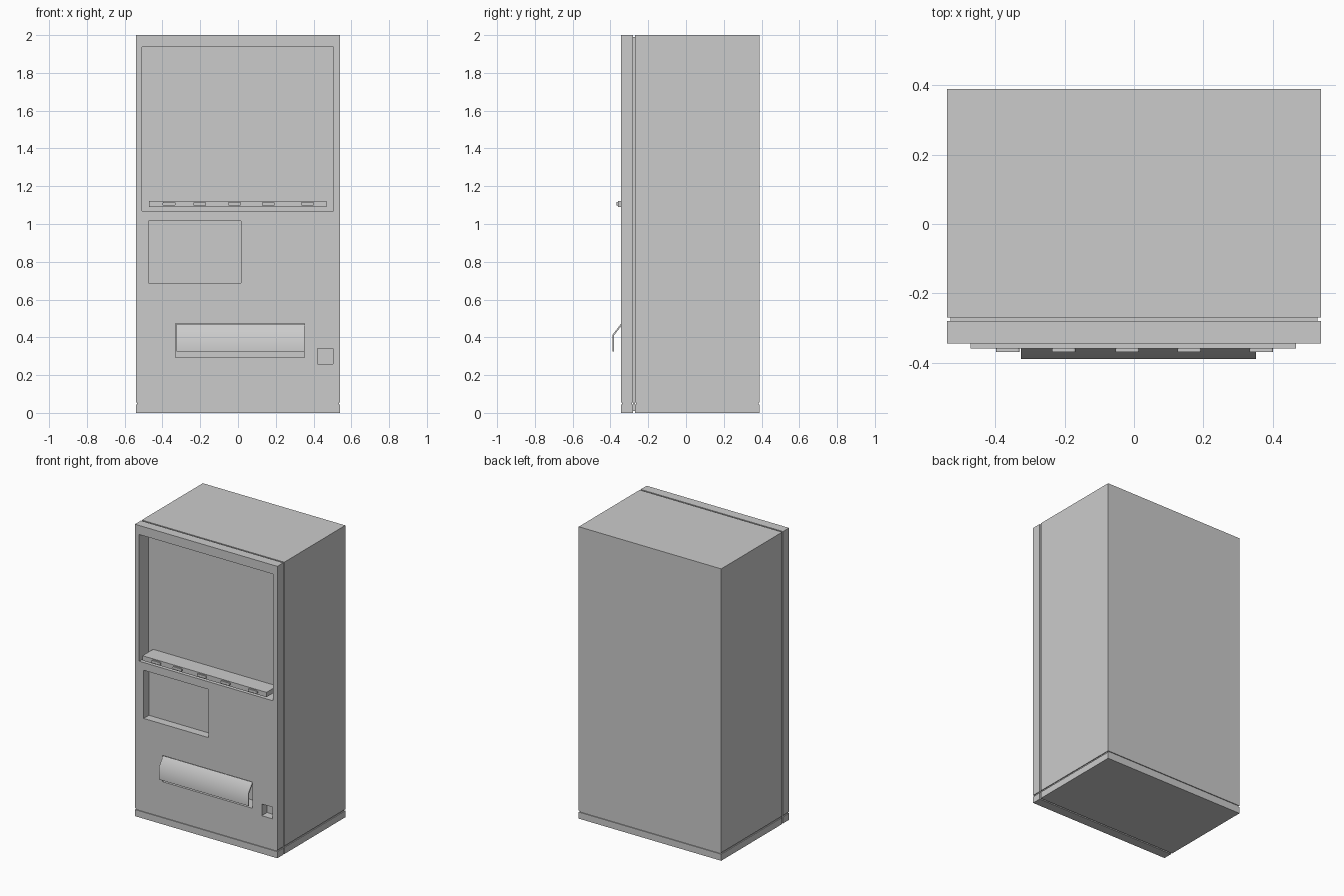
import bpy, bmesh, math

if "Cube" in bpy.data.objects:
    bpy.data.objects.remove(bpy.data.objects["Cube"])

grey = bpy.data.materials.new("light_grey")
grey.diffuse_color = (0.6, 0.6, 0.6, 1)
grey.use_nodes = True
grey.node_tree.nodes["Principled BSDF"].inputs["Base Color"].default_value = grey.diffuse_color


def finish(name, bm):
    bmesh.ops.recalc_face_normals(bm, faces=bm.faces[:])
    me = bpy.data.meshes.new(name)
    bm.to_mesh(me)
    bm.free()
    me.materials.append(grey)
    ob = bpy.data.objects.new(name, me)
    bpy.context.collection.objects.link(ob)
    return ob


def stack(name, x, y0, y1, rings):
    """Rectangular loft; rings are (height, inset) pairs."""
    bm = bmesh.new()
    loops = []
    for z, i in rings:
        loops.append([bm.verts.new(p) for p in (
            (-x + i, y0 + i, z), (x - i, y0 + i, z), (x - i, y1 - i, z), (-x + i, y1 - i, z))])
    for a, b in zip(loops, loops[1:]):
        for k in range(4):
            n = (k + 1) % 4
            bm.faces.new((a[k], a[n], b[n], b[k]))
    bm.faces.new(loops[0])
    bm.faces.new(loops[-1])
    return finish(name, bm)


def box(name, x0, x1, y0, y1, z0, z1, bevel=0):
    bm = bmesh.new()
    bmesh.ops.create_cube(bm, size=1)
    for v in bm.verts:
        v.co = ((x0, x1)[v.co.x > 0], (y0, y1)[v.co.y > 0], (z0, z1)[v.co.z > 0])
    if bevel:
        ends = [e for e in bm.edges if abs(e.verts[0].co.y - e.verts[1].co.y) > 1e-4]
        bmesh.ops.bevel(bm, geom=ends, offset=bevel, segments=3, profile=0.5, affect='EDGES')
    return finish(name, bm)


# Cabinet and door, each with a thin groove above the plinth
rings = [(0, 0), (0.045, 0), (0.045, 0.006), (0.055, 0.006), (0.055, 0), (2, 0)]
cabinet = stack("cabinet", 0.54, -0.27, 0.39, rings)
door = stack("door", 0.54, -0.345, -0.28, rings)
seal = box("door_seal", -0.53, 0.53, -0.28, -0.27, 0.01, 1.99)

# Recesses: x0, x1, z0, z1, depth plane
recesses = {
    "display_window": (-0.507, 0.505, 1.07, 1.938, -0.245),
    "payment_panel": (-0.473, 0.017, 0.687, 1.017, -0.288),
    "pickup_slot": (-0.33, 0.352, 0.292, 0.472, -0.245),
    "coin_return": (0.422, 0.502, 0.26, 0.34, -0.288),
}
cutters = []
for name, (x0, x1, z0, z1, depth) in recesses.items():
    c = box(name + "_cutter", x0, x1, -0.5, depth, z0, z1)
    c.hide_render = True
    cutters.append((c, depth))

for ob in (cabinet, seal, door):
    for c, depth in cutters:
        if ob is not door and depth < -0.28:
            continue
        m = ob.modifiers.new("recess", 'BOOLEAN')
        m.operation = 'DIFFERENCE'
        m.solver = 'EXACT'
        m.object = c
    dg = bpy.context.evaluated_depsgraph_get()
    dg.update()
    me = bpy.data.meshes.new_from_object(ob.evaluated_get(dg))
    ob.modifiers.clear()
    ob.data = me
for c, depth in cutters:
    bpy.data.objects.remove(c)

# Selection ledge and its buttons
box("button_ledge", -0.472, 0.468, -0.36, -0.245, 1.09, 1.123)
for i, x in enumerate((-0.365, -0.203, -0.019, 0.16, 0.368)):
    box(f"button_{i + 1}", x - 0.034, x + 0.034, -0.369, -0.355, 1.097, 1.116, 0.006)

# Bent pickup flap
profile = [(-0.345, 0.471), (-0.39, 0.412), (-0.39, 0.325),
           (-0.382, 0.325), (-0.382, 0.409), (-0.338, 0.466)]
bm = bmesh.new()
left, right = ([bm.verts.new((x, y, z)) for y, z in profile] for x in (-0.326, 0.352))
n = len(profile)
for k in range(n):
    bm.faces.new((left[k], left[(k + 1) % n], right[(k + 1) % n], right[k]))
bm.faces.new(left)
bm.faces.new(right)
flap = finish("pickup_flap", bm)
bpy.context.view_layer.objects.active = flap
flap.select_set(True)
bpy.ops.object.shade_smooth_by_angle(angle=math.radians(50))
